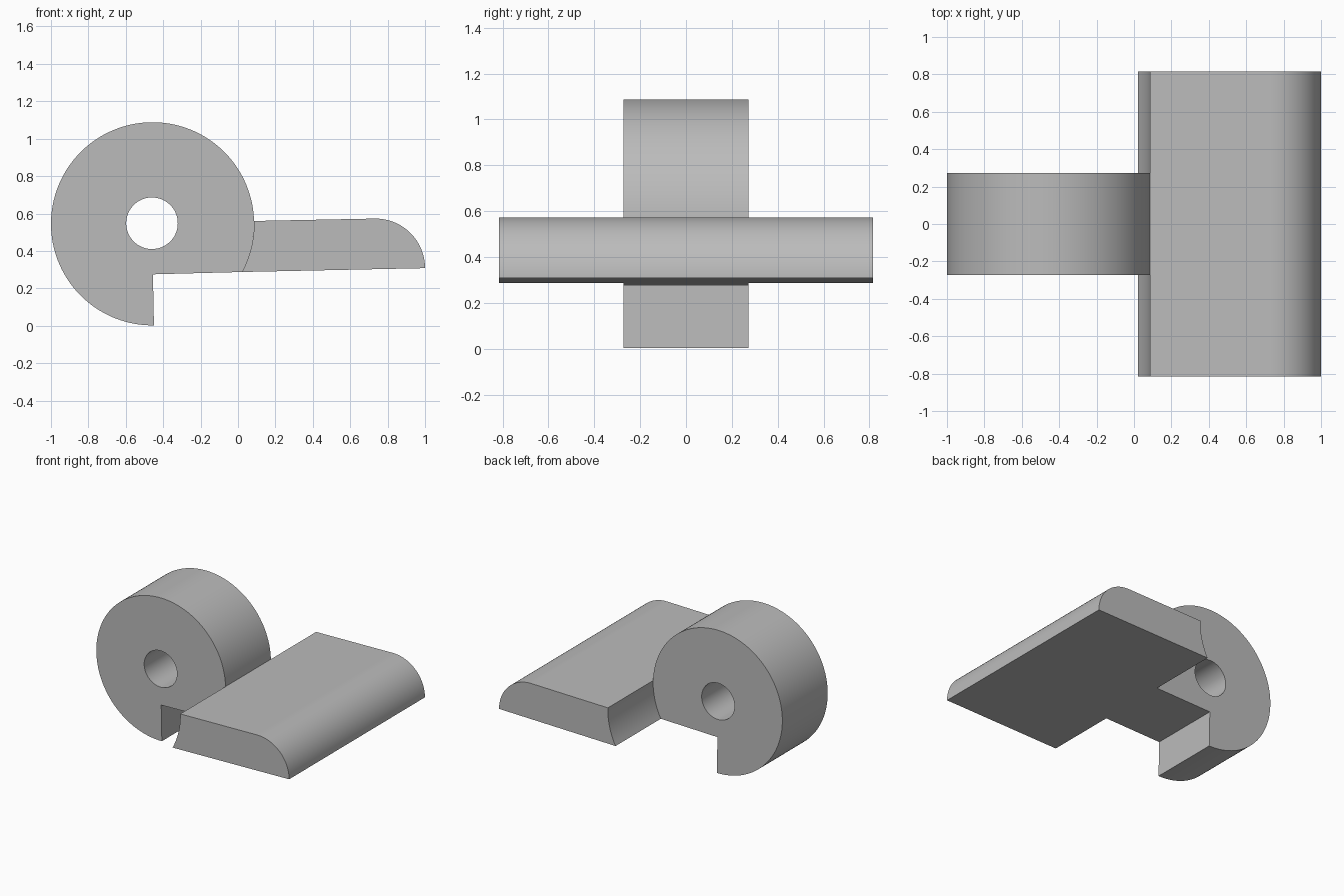
import bpy, bmesh
from math import cos, sin, radians, atan2, degrees, hypot

cube = bpy.data.objects.get("Cube")
if cube:
    bpy.data.objects.remove(cube, do_unlink=True)

grey = bpy.data.materials.new("plain grey")
grey.use_nodes = True
colour = (0.5, 0.5, 0.5, 1)
grey.diffuse_color = colour
grey.node_tree.nodes["Principled BSDF"].inputs["Base Color"].default_value = colour


def arc(centre, radius, start, end, steps):
    """Points (x, z) on an arc, angles in degrees."""
    angles = [radians(start + (end - start) * i / steps) for i in range(steps + 1)]
    return [(centre[0] + radius * cos(a), centre[1] + radius * sin(a)) for a in angles]


def extrude_profile(name, loops, half_width):
    """Fill closed x-z loops (later ones are holes) and extrude along y."""
    bm = bmesh.new()
    edges = []
    for loop in loops:
        verts = [bm.verts.new((x, -half_width, z)) for x, z in loop]
        edges += [bm.edges.new((v, verts[i - 1])) for i, v in enumerate(verts)]
    bmesh.ops.triangle_fill(bm, use_beauty=True, use_dissolve=False, edges=edges)
    result = bmesh.ops.extrude_face_region(bm, geom=bm.faces[:], use_keep_orig=True)
    moved = [g for g in result["geom"] if isinstance(g, bmesh.types.BMVert)]
    bmesh.ops.translate(bm, verts=moved, vec=(0, 2 * half_width, 0))
    bmesh.ops.recalc_face_normals(bm, faces=bm.faces[:])
    mesh = bpy.data.meshes.new(name)
    bm.to_mesh(mesh)
    bm.free()
    mesh.materials.append(grey)
    obj = bpy.data.objects.new(name, mesh)
    bpy.context.collection.objects.link(obj)
    bpy.ops.object.select_all(action='DESELECT')
    obj.select_set(True)
    bpy.context.view_layer.objects.active = obj
    bpy.ops.object.shade_smooth_by_angle(angle=radians(30))
    return obj


hub = (-0.457, 0.545)
radius = 0.543
low = (0.02, 0.288)      # where the underside meets the hub rim
low_angle = degrees(atan2(low[1] - hub[1], low[0] - hub[0]))

# Pierced hub with a square step cut out below
rim = arc(hub, radius, low_angle, 270.8, 112)
step = [(-0.453, 0.18), (-0.455, 0.275)]
hole = arc((-0.46, 0.548), 0.138, 0, 354, 59)
extrude_profile("pierced_hub", [rim + step, hole], 0.272)

# Wide plate, hollowed against the rim and rounded at its free edge
seat = arc(hub, radius, low_angle, 1.6, 10)
nose = arc((0.735, 0.308), 0.265, 91, 0, 28)
extrude_profile("wide_plate", [seat + nose], 0.815)
